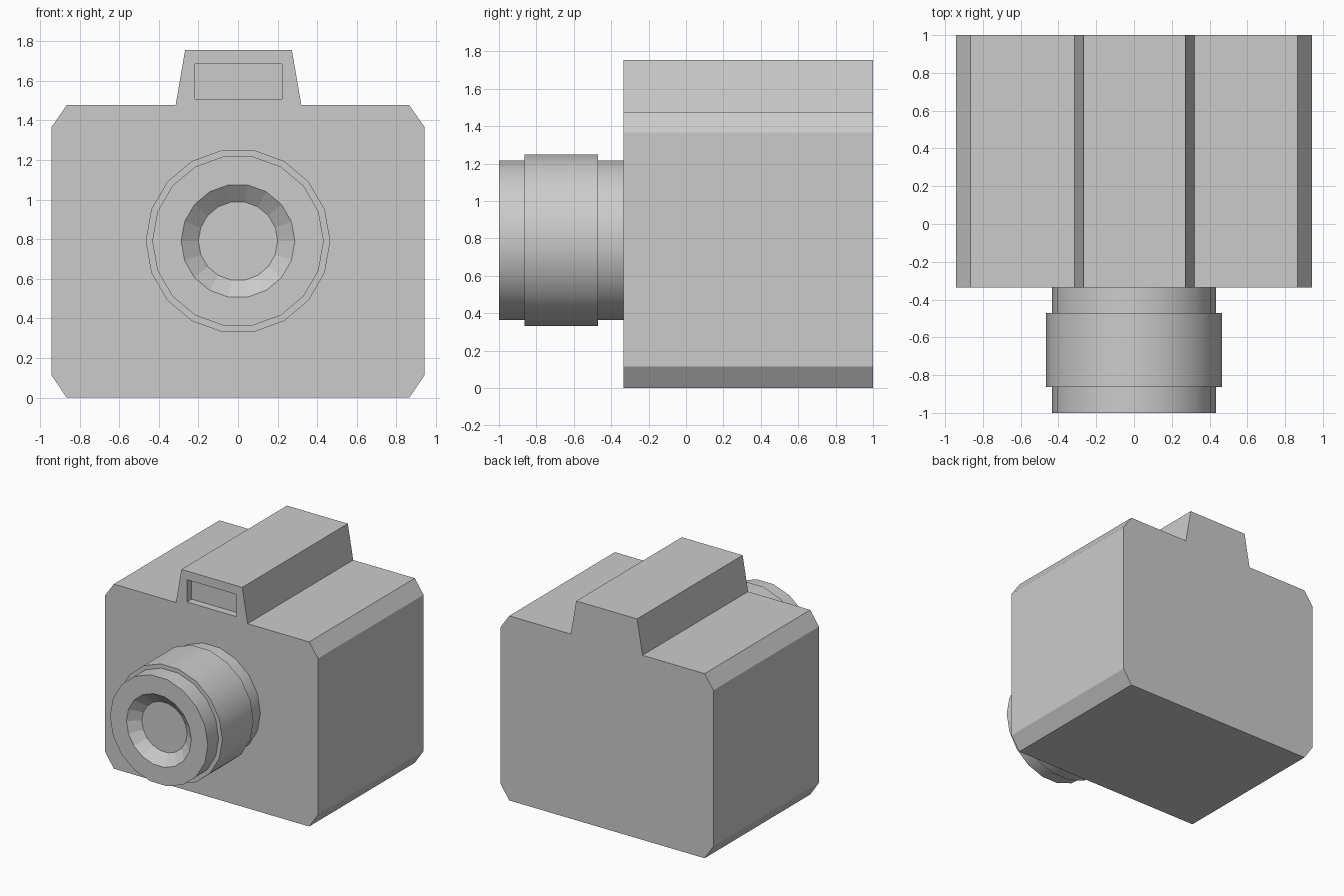
import bpy, bmesh
from math import cos, sin, tau, radians

if "Cube" in bpy.data.objects:
    bpy.data.objects.remove(bpy.data.objects["Cube"])


def make_object(name, bm):
    bmesh.ops.recalc_face_normals(bm, faces=bm.faces)
    mesh = bpy.data.meshes.new(name)
    bm.to_mesh(mesh)
    bm.free()
    obj = bpy.data.objects.new(name, mesh)
    bpy.context.collection.objects.link(obj)
    return obj


def extrude_profile(name, points, y0, y1):
    """Extrude an XZ outline along y."""
    bm = bmesh.new()
    face = bm.faces.new([bm.verts.new((x, y0, z)) for x, z in points])
    ext = bmesh.ops.extrude_face_region(bm, geom=[face])["geom"]
    verts = [g for g in ext if isinstance(g, bmesh.types.BMVert)]
    bmesh.ops.translate(bm, verts=verts, vec=(0, y1 - y0, 0))
    return make_object(name, bm)


def lathe(name, profile, z, sides, flat_from):
    """Spin (radius, y) pairs about a y axis; bands from flat_from on stay faceted."""
    bm = bmesh.new()
    rings = [[bm.verts.new((r * cos(tau * i / sides), y, z + r * sin(tau * i / sides)))
              for i in range(sides)] for r, y in profile]
    for band, (a, b) in enumerate(zip(rings, rings[1:])):
        for i in range(sides):
            j = (i + 1) % sides
            face = bm.faces.new((a[i], a[j], b[j], b[i]))
            face.smooth = band < flat_from
    bm.faces.new(rings[0])
    bm.faces.new(rings[-1])
    bmesh.ops.recalc_face_normals(bm, faces=bm.faces)
    for e in bm.edges:
        e.smooth = e.calc_face_angle(0) < radians(30)
    return make_object(name, bm)


# Camera body with chamfered corners and viewfinder hump
outline = [(-0.865, 0), (0.865, 0), (0.943, 0.115), (0.943, 1.365),
           (0.865, 1.477), (0.32, 1.477), (0.272, 1.755), (-0.267, 1.755),
           (-0.315, 1.477), (-0.865, 1.477), (-0.943, 1.365), (-0.943, 0.115)]
body = extrude_profile("camera_body", outline, -0.335, 1.0)

# Viewfinder window recess
window = [(-0.218, 1.507), (0.222, 1.507), (0.222, 1.685), (-0.218, 1.685)]
cutter = extrude_profile("window_cutter", window, -0.5, -0.275)
cutter.hide_render = True
cutter.hide_set(True)
cut = body.modifiers.new("window_recess", "BOOLEAN")
cut.operation = "DIFFERENCE"
cut.solver = "EXACT"
cut.object = cutter

# Lens barrel with grip ring and conical front recess
lens = [(0.433, -0.32), (0.433, -0.47), (0.466, -0.47), (0.466, -0.863),
        (0.433, -0.863), (0.433, -1.0), (0.287, -1.0), (0.2, -0.93)]
lathe("lens", lens, 0.791, 18, flat_from=6)
